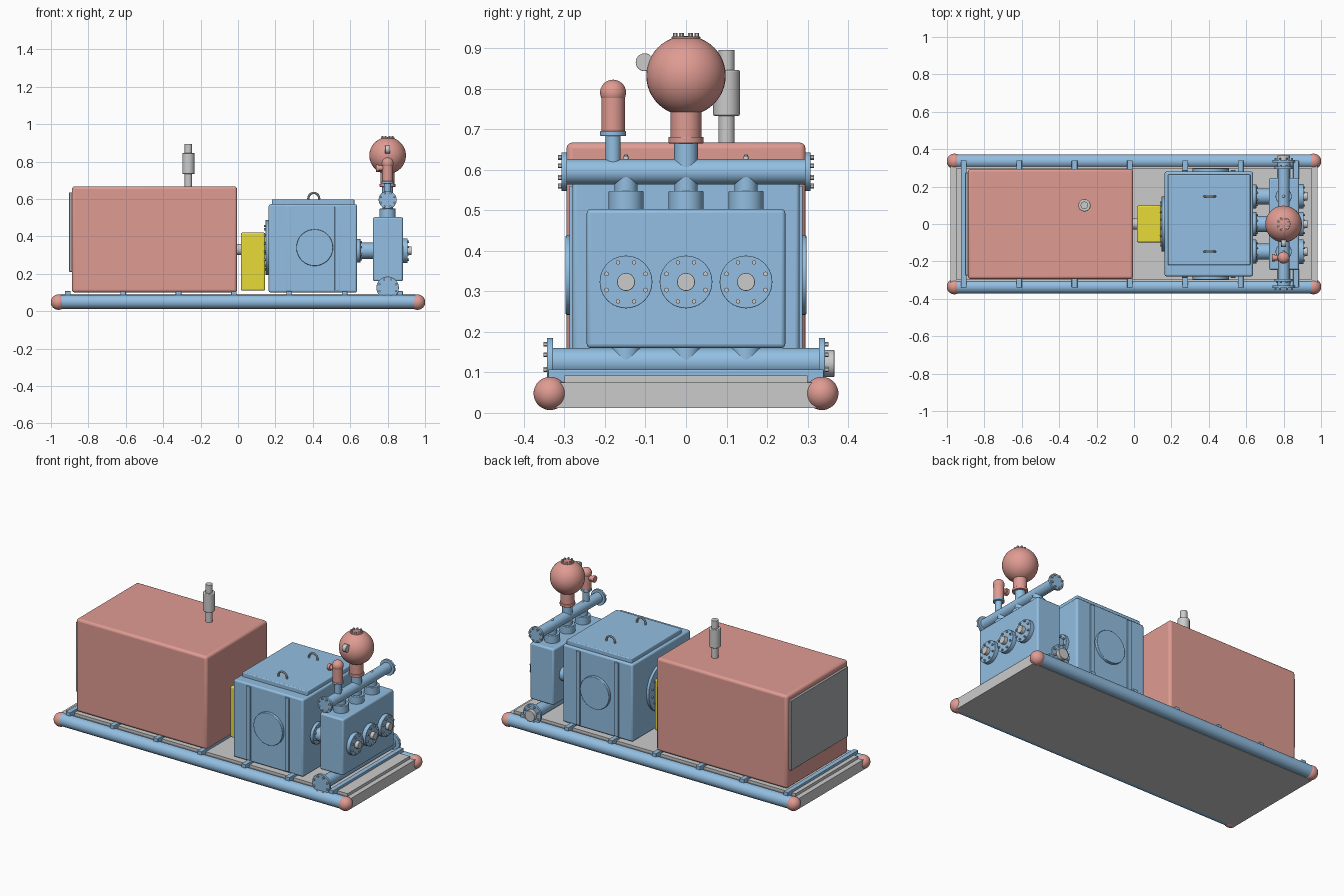
import bpy, bmesh, math
from mathutils import Vector, Matrix

if "Cube" in bpy.data.objects:
    bpy.data.objects.remove(bpy.data.objects["Cube"])

def material(name, col):
    m = bpy.data.materials.new(name)
    m.diffuse_color = (*col, 1)
    m.use_nodes = True
    m.node_tree.nodes["Principled BSDF"].inputs["Base Color"].default_value = m.diffuse_color
    return m

RED = material("red_paint", (0.74, 0.33, 0.29))
BLUE = material("blue_paint", (0.29, 0.52, 0.76))
YELLOW = material("yellow_paint", (0.80, 0.71, 0.04))
DARK = material("dark_grey", (0.40, 0.41, 0.42))
X, Y, Z = Vector((1, 0, 0)), Vector((0, 1, 0)), Vector((0, 0, 1))

def finish(name, bm, mat=None, bevel=0):
    me = bpy.data.meshes.new(name)
    bm.to_mesh(me)
    bm.free()
    ob = bpy.data.objects.new(name, me)
    bpy.context.collection.objects.link(ob)
    if mat:
        me.materials.append(mat)
    if bevel:
        mod = ob.modifiers.new("bevel", 'BEVEL')
        mod.width, mod.segments, mod.limit_method = bevel, 3, 'ANGLE'
    return ob

def box(name, x, y, z, mat=None, bevel=0):
    bm = bmesh.new()
    mid = Vector(((a + b) / 2 for a, b in (x, y, z)))
    size = [b - a for a, b in (x, y, z)]
    bmesh.ops.create_cube(bm, size=1, matrix=Matrix.Translation(mid) @ Matrix.Diagonal((*size, 1)))
    return finish(name, bm, mat, bevel)

def add_cyl(bm, p, q, r, n):
    p, q = Vector(p), Vector(q)
    rot = (q - p).to_track_quat('Z', 'Y').to_matrix().to_4x4()
    bmesh.ops.create_cone(bm, cap_ends=True, segments=n, radius1=r, radius2=r,
                          depth=(q - p).length, matrix=Matrix.Translation((p + q) / 2) @ rot)

def cyl(name, p, q, r, mat=None, n=40, bevel=0):
    bm = bmesh.new()
    add_cyl(bm, p, q, r, n)
    return finish(name, bm, mat, bevel)

def ball(name, p, r, mat=None):
    bm = bmesh.new()
    bmesh.ops.create_uvsphere(bm, u_segments=40, v_segments=24, radius=r, matrix=Matrix.Translation(p))
    return finish(name, bm, mat)

def bolts(name, p, axis, ring, n=8, r=0.006, h=0.009):
    bm = bmesh.new()
    u = Z if abs(axis.z) < 0.5 else X
    v = axis.cross(u)
    for i in range(n):
        a = math.tau * (i + 0.5) / n
        c = Vector(p) + ring * (math.cos(a) * u + math.sin(a) * v)
        add_cyl(bm, c, c + axis * h, r, 6)
    return finish(name, bm)

def flange(name, p, axis, r, t, mat=BLUE, n=8):
    p = Vector(p)
    cyl(name, p, p + axis * t, r, mat, bevel=0.002)
    bolts(name + "_bolts", p + axis * t, axis, r * 0.8, n)

# skid: side tubes, end balls, deck and cross beams
for s, side in ((-1, "front"), (1, "back")):
    cyl(f"skid_tube_{side}", (-0.96, s * 0.335, 0.05), (0.96, s * 0.335, 0.05), 0.037, BLUE)
    for x, end in ((-0.96, "left"), (0.96, "right")):
        ball(f"skid_ball_{side}_{end}", (x, s * 0.335, 0.048), 0.041, RED)
box("skid_base", (-0.98, 0.98), (-0.325, 0.325), (0.012, 0.075))
box("skid_deck", (-0.95, 0.95), (-0.30, 0.30), (0.07, 0.092))
for i in range(7):
    x = -0.91 + 0.296 * i
    box(f"cross_beam_{i}", (x - 0.015, x + 0.015), (-0.34, 0.34), (0.075, 0.107), BLUE, 0.003)

# engine enclosure with radiator and exhaust
box("engine_enclosure", (-0.888, -0.005), (-0.295, 0.295), (0.10, 0.667), RED, 0.015)
box("radiator", (-0.903, -0.88), (-0.275, 0.275), (0.21, 0.635), DARK, 0.003)
cyl("exhaust_pipe", (-0.265, 0.1, 0.64), (-0.265, 0.1, 0.895), 0.02)
cyl("muffler", (-0.265, 0.1, 0.733), (-0.265, 0.1, 0.846), 0.033, bevel=0.004)

# drive shaft and guard
cyl("drive_shaft", (-0.02, 0, 0.33), (0.18, 0, 0.33), 0.03)
box("shaft_guard", (0.015, 0.145), (-0.098, 0.098), (0.11, 0.42), YELLOW, 0.008)

# power end case, lid, side covers, ribs, lifting eyes
box("power_end", (0.164, 0.636), (-0.28, 0.28), (0.10, 0.572), BLUE, 0.01)
box("power_end_lid", (0.182, 0.622), (-0.22, 0.265), (0.565, 0.598), BLUE, 0.005)
flange("input_bearing_cover", (0.168, 0, 0.34), -X, 0.147, 0.02, n=16)
for s, side in ((-1, "front"), (1, "back")):
    cyl(f"side_cover_{side}", (0.41, s * 0.27, 0.34), (0.41, s * 0.297, 0.34), 0.098, BLUE, 56, 0.003)
    for x in (0.27, 0.53):
        box(f"side_rib_{side}", (x - 0.014, x + 0.014), sorted((s * 0.27, s * 0.288)),
            (0.11, 0.56), BLUE, 0.003)
    bpy.ops.mesh.primitive_torus_add(location=(0.405, s * 0.148, 0.603), rotation=(math.pi / 2, 0, 0),
                                     major_radius=0.029, minor_radius=0.006,
                                     major_segments=32, minor_segments=10)
    bpy.context.object.name = f"lifting_eye_{side}"

# fluid end block with three cylinders
box("fluid_end", (0.722, 0.882), (-0.245, 0.245), (0.16, 0.503), BLUE, 0.01)
for i, y in enumerate((-0.148, 0, 0.148)):
    cyl(f"plunger_housing_{i}", (0.63, y, 0.323), (0.73, y, 0.323), 0.043, BLUE)
    flange(f"plunger_flange_{i}", (0.634, y, 0.323), X, 0.064, 0.02)
    flange(f"cylinder_cover_{i}", (0.878, y, 0.323), X, 0.065, 0.028)
    cyl(f"cover_plug_{i}", (0.90, y, 0.323), (0.928, y, 0.323), 0.022, bevel=0.002)
    cyl(f"valve_cap_{i}", (0.80, y, 0.49), (0.80, y, 0.548), 0.043, BLUE, bevel=0.003)
    cyl(f"discharge_riser_{i}", (0.80, y, 0.54), (0.80, y, 0.59), 0.028, BLUE)
    cyl(f"suction_riser_{i}", (0.80, y, 0.125), (0.80, y, 0.17), 0.035, BLUE)
    if y:
        ball(f"manifold_plug_{i}", (0.80, y, 0.627), 0.007)

# discharge and suction manifolds
cyl("discharge_manifold", (0.80, -0.30, 0.595), (0.80, 0.30, 0.595), 0.031, BLUE)
cyl("suction_manifold", (0.80, -0.33, 0.125), (0.80, 0.33, 0.125), 0.0355, BLUE)
for s, side in ((-1, "front"), (1, "back")):
    flange(f"discharge_flange_{side}", (0.80, s * 0.293, 0.595), s * Y, 0.048, 0.014)
    flange(f"suction_flange_{side}", (0.80, s * 0.328, 0.125), s * Y, 0.06, 0.015)
cyl("suction_cap", (0.80, 0.335, 0.122), (0.80, 0.366, 0.122), 0.033, bevel=0.002)

# pulsation dampener
cyl("dampener_riser", (0.80, 0, 0.595), (0.80, 0, 0.67), 0.029, BLUE)
cyl("dampener_flange", (0.80, 0, 0.665), (0.80, 0, 0.681), 0.043, RED, bevel=0.002)
cyl("dampener_neck", (0.80, 0, 0.675), (0.80, 0, 0.76), 0.038, RED)
ball("dampener_sphere", (0.80, 0, 0.832), 0.098, RED)
flange("dampener_top", (0.80, 0, 0.91), Z, 0.036, 0.018, RED)
cyl("gauge_stem", (0.80, -0.07, 0.85), (0.80, -0.105, 0.865), 0.009)
cyl("pressure_gauge", (0.787, -0.102, 0.865), (0.813, -0.102, 0.865), 0.022, bevel=0.002)

# relief valve
y = -0.18
cyl("relief_pipe", (0.80, y, 0.60), (0.80, y, 0.69), 0.019, BLUE)
cyl("relief_flange", (0.80, y, 0.683), (0.80, y, 0.695), 0.032, BLUE, bevel=0.002)
cyl("relief_body", (0.80, y, 0.69), (0.80, y, 0.785), 0.029, RED)
ball("relief_dome", (0.80, y, 0.79), 0.032, RED)
cyl("relief_outlet", (0.75, y, 0.765), (0.80, y, 0.765), 0.014, RED)
cyl("relief_outlet_collar", (0.738, y, 0.765), (0.755, y, 0.765), 0.02, RED, bevel=0.002)

# smooth shading with sharp edges
bpy.ops.object.select_all(action='SELECT')
bpy.context.view_layer.objects.active = bpy.data.objects["fluid_end"]
bpy.ops.object.shade_smooth_by_angle(angle=math.radians(35))
